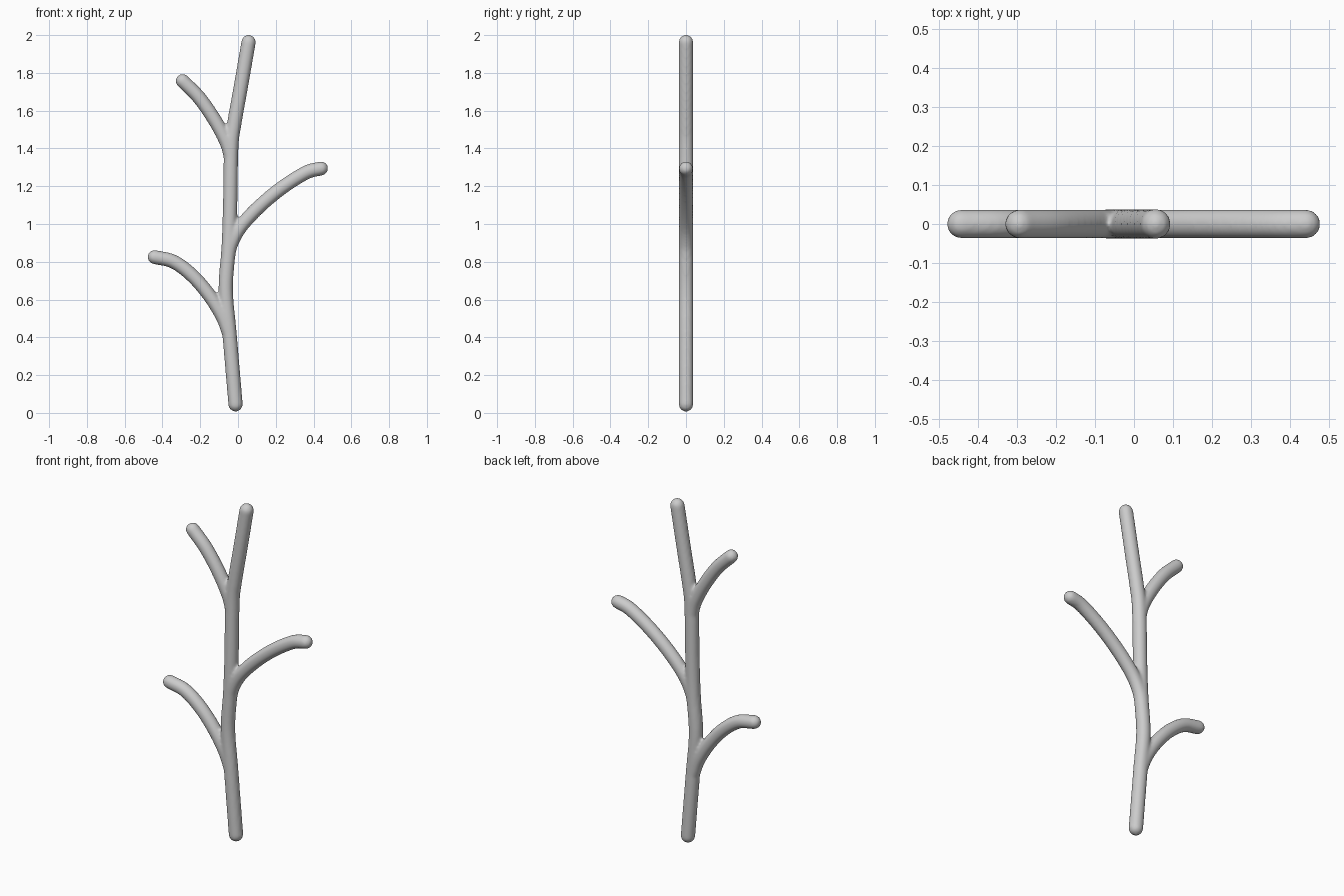
import bpy, bmesh, math
from mathutils import Vector

if "Cube" in bpy.data.objects:
    bpy.data.objects.remove(bpy.data.objects["Cube"])

SIDES, R = 20, 0.0385


def smooth_path(pts, steps=6):
    """Catmull-Rom curve through (x, z) points in the y = 0 plane."""
    p = [Vector((x, 0, z)) for x, z in pts]
    p = [2 * p[0] - p[1]] + p + [2 * p[-1] - p[-2]]
    out = []
    for i in range(1, len(p) - 2):
        a, b, c, d = p[i - 1:i + 3]
        for s in range(steps):
            t = s / steps
            out.append(0.5 * (2 * b + (c - a) * t + (2 * a - 5 * b + 4 * c - d) * t ** 2
                              + (3 * b - a - 3 * c + d) * t ** 3))
    return out + [p[-2]]


def add_tube(bm, pts, r):
    """Round tube along the path with domed ends."""
    path = smooth_path(pts)
    n = len(path)
    tang = [(path[min(i + 1, n - 1)] - path[max(i - 1, 0)]).normalized() for i in range(n)]
    angles = [math.radians(a) for a in (75, 55, 35, 17)]
    sections = [(path[0] - tang[0] * r * math.sin(a), tang[0], r * math.cos(a)) for a in angles]
    sections += [(c, t, r) for c, t in zip(path, tang)]
    sections += [(path[-1] + tang[-1] * r * math.sin(a), tang[-1], r * math.cos(a))
                 for a in reversed(angles)]
    side = Vector((0, 1, 0))
    rings = []
    for c, t, rad in sections:
        u = side.cross(t)
        rings.append([bm.verts.new(c + rad * (math.cos(k) * u + math.sin(k) * side))
                      for k in (2 * math.pi * j / SIDES for j in range(SIDES))])
    for a, b in zip(rings, rings[1:]):
        for j in range(SIDES):
            k = (j + 1) % SIDES
            bm.faces.new((a[j], a[k], b[k], b[j]))
    bottom = bm.verts.new(path[0] - tang[0] * r)
    top = bm.verts.new(path[-1] + tang[-1] * r)
    for j in range(SIDES):
        k = (j + 1) % SIDES
        bm.faces.new((rings[0][k], rings[0][j], bottom))
        bm.faces.new((rings[-1][j], rings[-1][k], top))


bm = bmesh.new()
# main stem
add_tube(bm, [(-0.013, 0.045), (-0.045, 0.42), (-0.065, 0.655), (-0.05, 0.87), (-0.042, 1.08),
              (-0.036, 1.4), (-0.02, 1.53), (0.012, 1.71), (0.056, 1.963)], R)
# lower left branch
add_tube(bm, [(-0.047, 0.42), (-0.082, 0.51), (-0.15, 0.62), (-0.24, 0.725),
              (-0.34, 0.80), (-0.442, 0.825)], R * 0.97)
# right branch
add_tube(bm, [(-0.053, 0.82), (-0.038, 0.89), (0.01, 0.98), (0.105, 1.085), (0.23, 1.19),
              (0.36, 1.272), (0.44, 1.294)], R * 0.97)
# upper left branch
add_tube(bm, [(-0.037, 1.35), (-0.06, 1.43), (-0.12, 1.545), (-0.205, 1.668),
              (-0.293, 1.757)], R * 0.97)
bmesh.ops.recalc_face_normals(bm, faces=bm.faces)

mesh = bpy.data.meshes.new("branch")
bm.to_mesh(mesh)
bm.free()
branch = bpy.data.objects.new("branch", mesh)
bpy.context.collection.objects.link(branch)

# fuse the stems and soften the forks
fuse = branch.modifiers.new("fuse", 'REMESH')
fuse.mode = 'VOXEL'
fuse.voxel_size = 0.008
fuse.use_smooth_shade = True
soft = branch.modifiers.new("soften", 'SMOOTH')
soft.factor = 0.5
soft.iterations = 6
